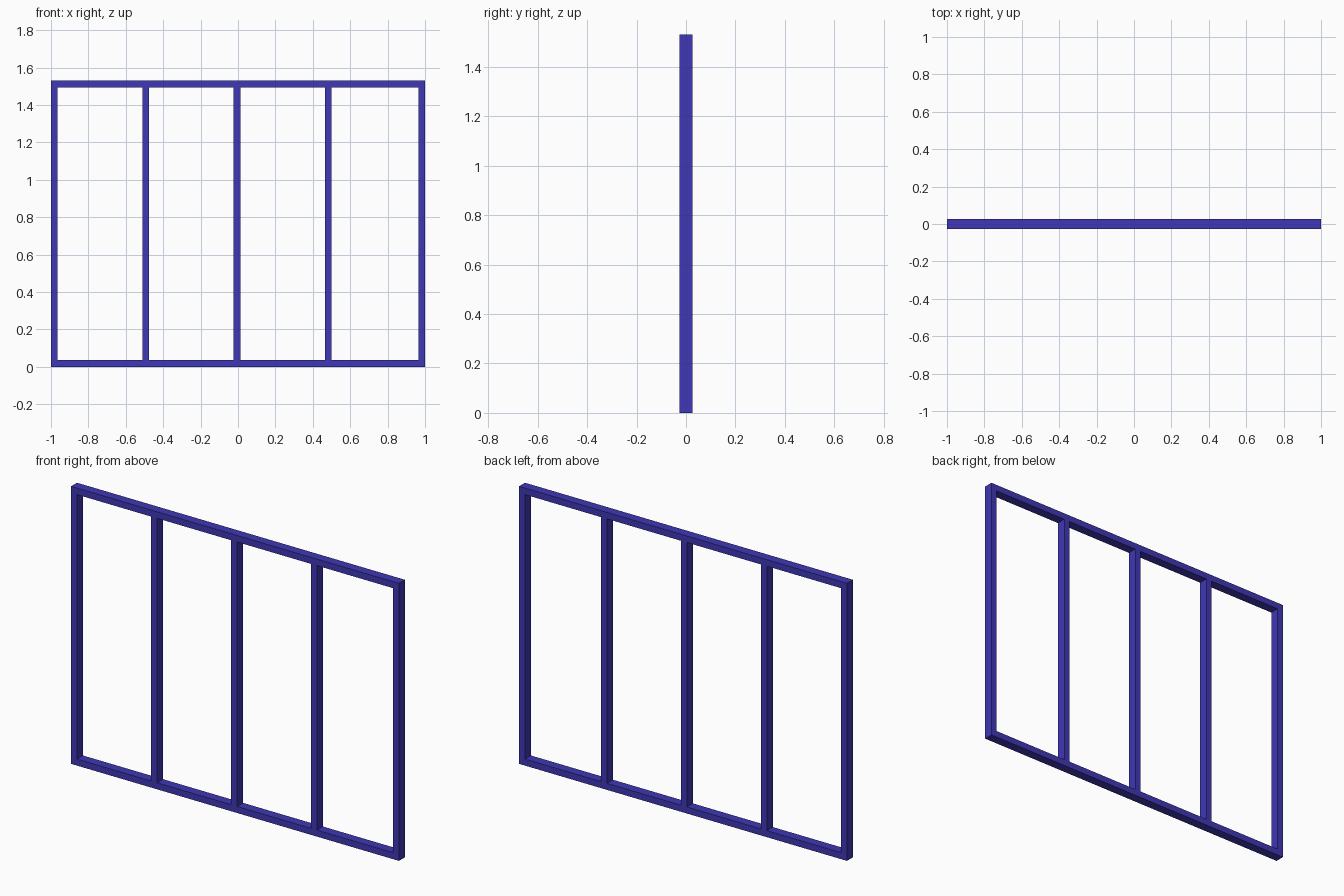
import bpy, bmesh

if "Cube" in bpy.data.objects:
    bpy.data.objects.remove(bpy.data.objects["Cube"])

W, H, D, T = 2.0, 1.53, 0.052, 0.036   # width, height, depth, bar thickness

mat = bpy.data.materials.new("blue_paint")
mat.diffuse_color = (0.05, 0.038, 0.46, 1)
mat.use_nodes = True
mat.node_tree.nodes["Principled BSDF"].inputs["Base Color"].default_value = mat.diffuse_color


def finish(name, bm):
    bmesh.ops.recalc_face_normals(bm, faces=bm.faces)
    mesh = bpy.data.meshes.new(name)
    bm.to_mesh(mesh)
    bm.free()
    mesh.materials.append(mat)
    obj = bpy.data.objects.new(name, mesh)
    bpy.context.collection.objects.link(obj)


# outer frame: one mitred ring of rectangular tube
bm = bmesh.new()
rings = []
for y in (-D / 2, D / 2):
    for i in (0, T):
        x = W / 2 - i
        rings.append([bm.verts.new(p) for p in
                      ((-x, y, i), (x, y, i), (x, y, H - i), (-x, y, H - i))])
front_out, front_in, back_out, back_in = rings
for a, b in ((front_out, front_in), (front_in, back_in),
             (back_in, back_out), (back_out, front_out)):
    for k in range(4):
        n = (k + 1) % 4
        bm.faces.new((a[k], a[n], b[n], b[k]))
finish("outer_frame", bm)

# three uprights between the rails
for name, x in (("left_upright", -0.493), ("middle_upright", -0.005), ("right_upright", 0.482)):
    bm = bmesh.new()
    bmesh.ops.create_cube(bm, size=1)
    bmesh.ops.scale(bm, vec=(T, D, H - 2 * T), verts=bm.verts)
    bmesh.ops.translate(bm, vec=(x, 0, H / 2), verts=bm.verts)
    finish(name, bm)
